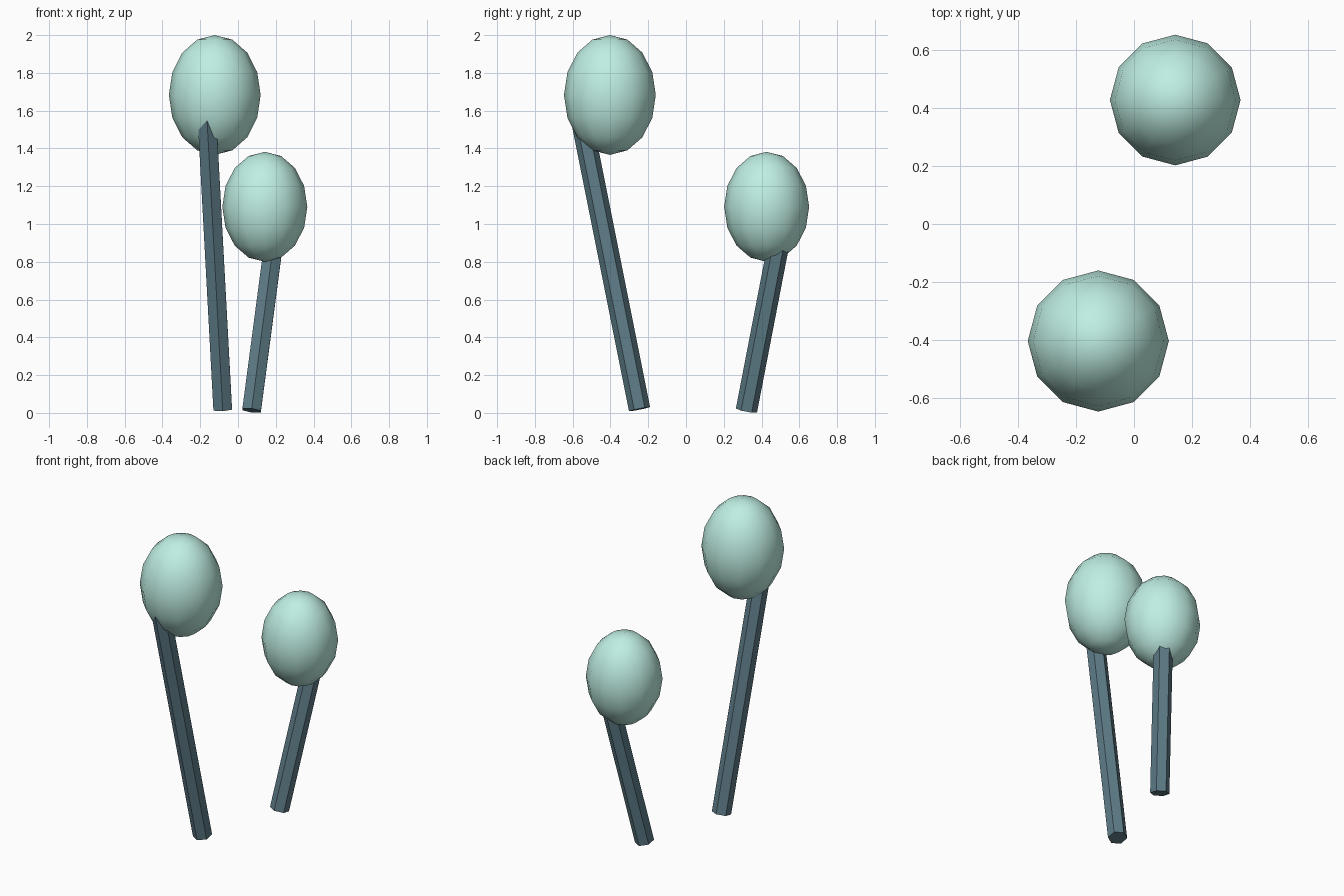
import bpy
import math
from mathutils import Vector

if "Cube" in bpy.data.objects:
    bpy.data.objects.remove(bpy.data.objects["Cube"])


def material(name, color):
    mat = bpy.data.materials.new(name)
    mat.diffuse_color = color
    mat.use_nodes = True
    mat.node_tree.nodes["Principled BSDF"].inputs["Base Color"].default_value = mat.diffuse_color
    return mat


STEM = material("slate stem", (0.11, 0.20, 0.24, 1))
CROWN = material("pale mint crown", (0.52, 0.86, 0.77, 1))


def add_stem(name, base, lean, height):
    """Leaning six-sided stem; its top is buried in the crown."""
    axis = Vector((lean[0], lean[1], 1)) * height
    bpy.ops.mesh.primitive_cylinder_add(vertices=6, radius=0.057, depth=axis.length,
                                        location=Vector(base) + axis / 2)
    obj = bpy.context.object
    obj.name = name
    obj.rotation_mode = 'QUATERNION'
    obj.rotation_quaternion = Vector((0, 0, 1)).rotation_difference(axis)
    obj.data.materials.append(STEM)


def add_crown(name, center, radius, half_height):
    """Upright egg-shaped crown, low-poly outline with smooth shading."""
    bpy.ops.mesh.primitive_uv_sphere_add(segments=12, ring_count=8, radius=1, location=center)
    obj = bpy.context.object
    obj.name = name
    obj.scale = (radius, radius, half_height)
    bpy.ops.object.shade_smooth()
    obj.data.materials.append(CROWN)


# Tall tree at the front left
add_stem("tall_stem", (-0.081, -0.246, 0.02), (-0.054, -0.2, ), 1.58)
add_crown("tall_crown", (-0.123, -0.403, 1.683), 0.243, 0.317)

# Short tree at the back right
add_stem("short_stem", (0.072, 0.32, 0.013), (0.132, 0.193), 1.0)
add_crown("short_crown", (0.142, 0.427, 1.091), 0.225, 0.291)
